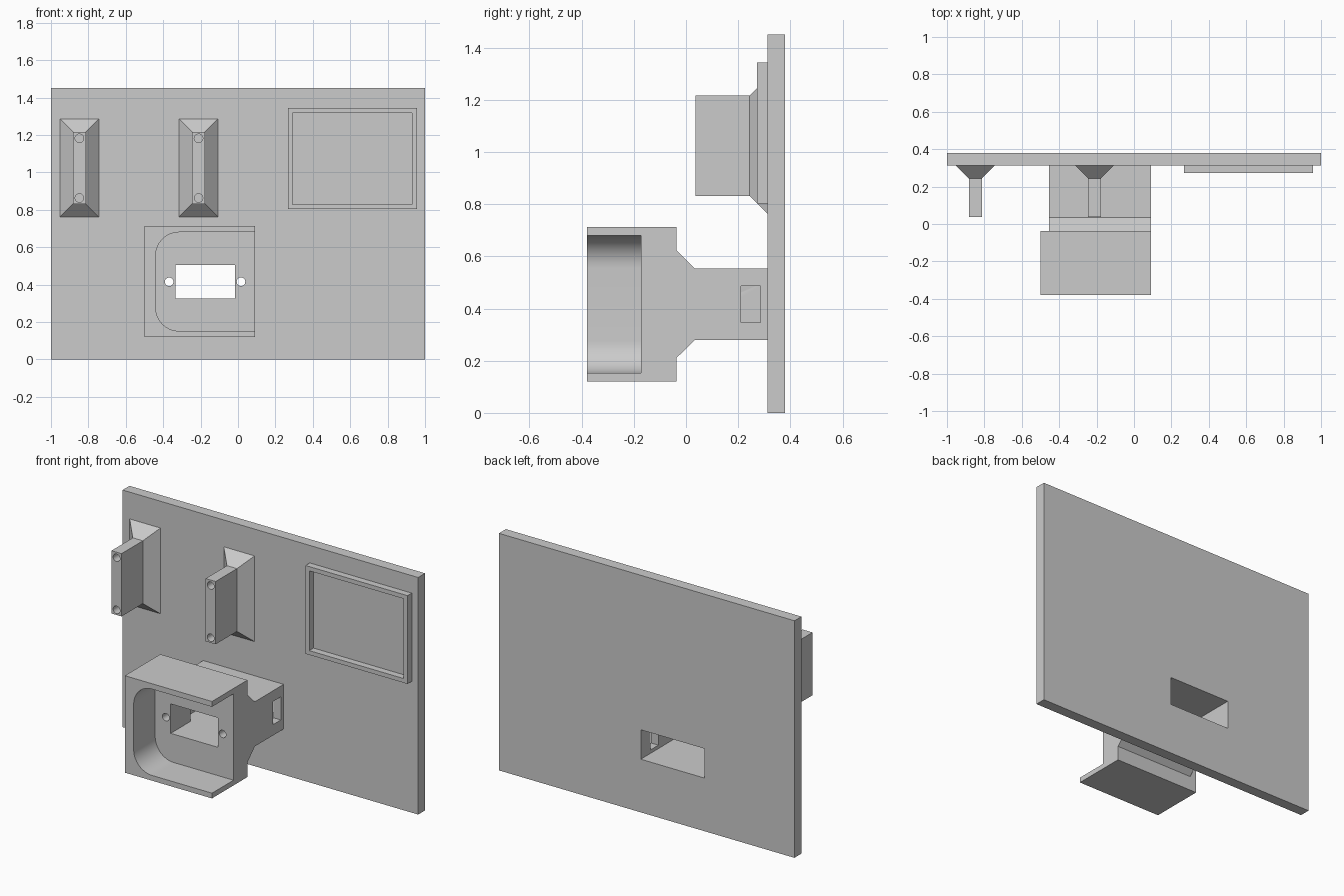
import bpy, bmesh
from math import cos, sin, pi, radians

if "Cube" in bpy.data.objects:
    bpy.data.objects.remove(bpy.data.objects["Cube"])


def loft(name, rings):
    """Closed solid skinned through rings of 3D points, capped at both ends."""
    bm = bmesh.new()
    loops = [[bm.verts.new(p) for p in ring] for ring in rings]
    n = len(loops[0])
    for a, b in zip(loops, loops[1:]):
        for i in range(n):
            bm.faces.new((a[i], a[(i + 1) % n], b[(i + 1) % n], b[i]))
    bm.faces.new(loops[0])
    bm.faces.new(loops[-1])
    bmesh.ops.recalc_face_normals(bm, faces=bm.faces)
    me = bpy.data.meshes.new(name)
    bm.to_mesh(me)
    bm.free()
    ob = bpy.data.objects.new(name, me)
    bpy.context.collection.objects.link(ob)
    return ob


def rect(x0, x1, z0, z1, y):
    return [(x0, y, z0), (x1, y, z0), (x1, y, z1), (x0, y, z1)]


def box(name, x0, x1, y0, y1, z0, z1):
    return loft(name, [rect(x0, x1, z0, z1, y) for y in (y0, y1)])


def drill(x, z, y0, y1, r=0.023, n=24):
    return loft("drill", [[(x + r * cos(2 * pi * i / n), y, z + r * sin(2 * pi * i / n))
                           for i in range(n)] for y in (y0, y1)])


def combine(ob, tool, op="DIFFERENCE"):
    """Apply a boolean and discard the tool object."""
    tool.hide_render = True
    m = ob.modifiers.new("bool", "BOOLEAN")
    m.operation, m.solver, m.object = op, "EXACT", tool
    bpy.context.view_layer.objects.active = ob
    bpy.ops.object.modifier_apply(modifier=m.name)
    bpy.data.objects.remove(tool)


def rear_pocket():
    return box("pocket", -0.39, 0.04, 0.02, 0.5, 0.325, 0.505)


# Back plate with the rear opening
plate = box("back_plate", -1, 1, 0.313, 0.38, 0, 1.45)
combine(plate, rear_pocket())

# Cradle: front block plus a tapered neck reaching the plate
cradle = box("cradle", -0.5, 0.09, -0.38, -0.037, 0.12, 0.713)
profile = [(-0.1, 0.21), (-0.037, 0.21), (0.034, 0.28), (0.313, 0.28),
           (0.313, 0.553), (0.034, 0.553), (-0.037, 0.623), (-0.1, 0.623)]
neck = loft("neck", [[(x, y, z) for y, z in profile] for x in (-0.455, 0.09)])
combine(cradle, neck, "UNION")

# Front recess: rounded on the left, open on the right
x0, z0, z1, r, seg = -0.44, 0.152, 0.68, 0.125, 14
outline = [(0.3, z0), (0.3, z1)]
for cz, start in ((z1 - r, pi / 2), (z0 + r, pi)):
    outline += [(x0 + r + r * cos(start + i * pi / 2 / seg), cz + r * sin(start + i * pi / 2 / seg))
                for i in range(seg + 1)]
combine(cradle, loft("recess", [[(x, y, z) for x, z in outline] for y in (-0.5, -0.172)]))

# Socket slot, wider rear pocket, side window and screw holes
combine(cradle, rear_pocket())
combine(cradle, box("slot", -0.335, -0.015, -0.3, 0.1, 0.325, 0.505))
combine(cradle, box("window", 0.0, 0.2, 0.21, 0.285, 0.346, 0.487))
for x in (-0.368, 0.016):
    combine(cradle, drill(x, 0.415, -0.3, 0.1))

# Two mounting posts with flared feet and screw holes
for side, cx in (("left", -0.848), ("right", -0.211)):
    foot = (cx - 0.104, cx + 0.104, 0.762, 1.286)
    stem = (cx - 0.034, cx + 0.034, 0.832, 1.216)
    post = loft(side + "_post", [rect(*foot, 0.313), rect(*stem, 0.243), rect(*stem, 0.037)])
    for z in (0.863, 1.182):
        combine(post, drill(cx, z, -0.1, 0.14))

# Raised rectangular frame
frame = box("raised_frame", 0.266, 0.957, 0.272, 0.313, 0.803, 1.343)
combine(frame, box("opening", 0.292, 0.931, 0.2, 0.4, 0.829, 1.317))

# Smooth curved walls, sharp edges elsewhere
bpy.ops.object.select_all(action="DESELECT")
for ob in bpy.context.scene.objects:
    ob.select_set(True)
bpy.context.view_layer.objects.active = plate
bpy.ops.object.shade_smooth_by_angle(angle=radians(30))
